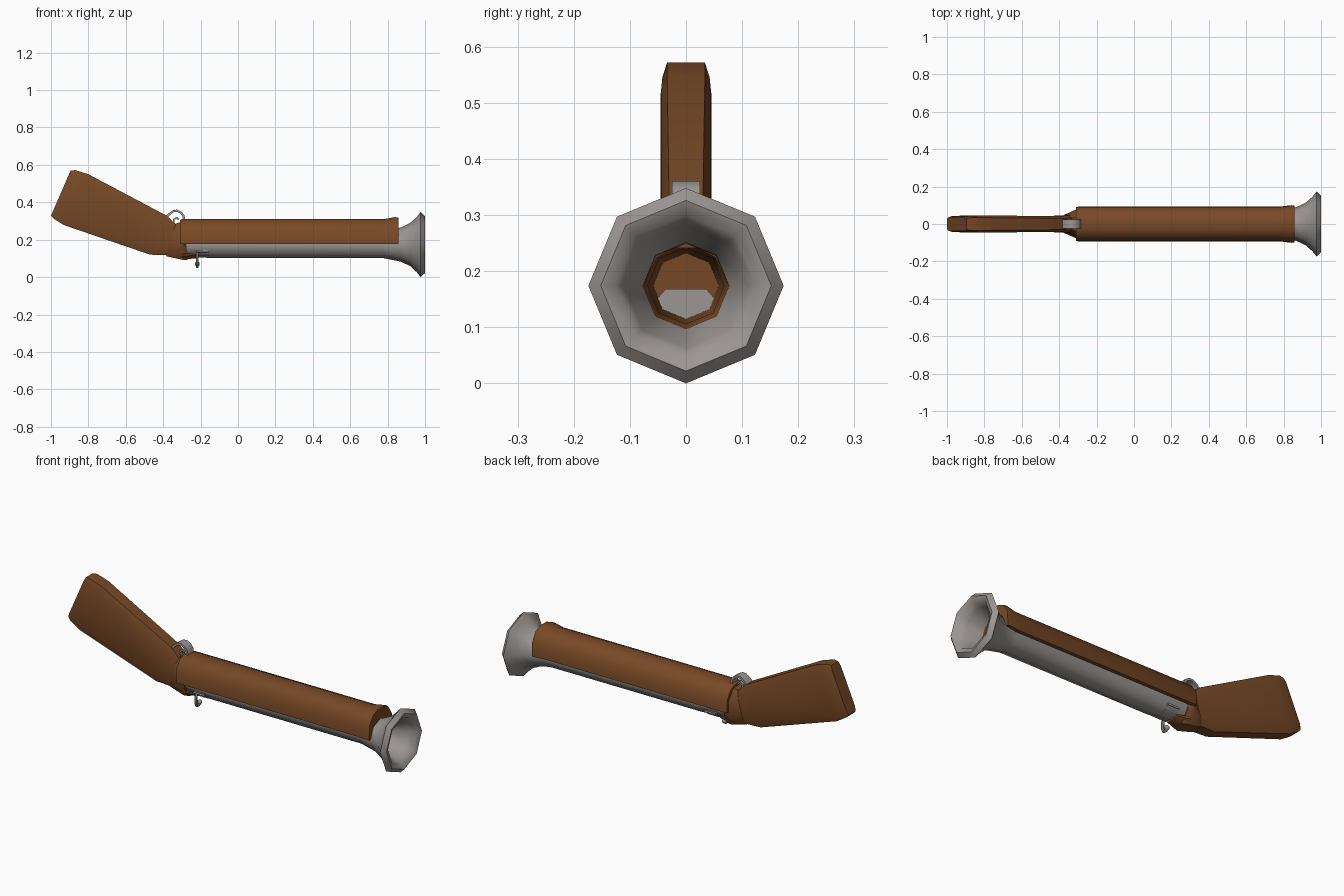
import bpy, bmesh, math
from mathutils import Vector

if "Cube" in bpy.data.objects:
    bpy.data.objects.remove(bpy.data.objects["Cube"])


def material(name, rgb):
    m = bpy.data.materials.new(name)
    m.diffuse_color = (*rgb, 1)
    m.use_nodes = True
    m.node_tree.nodes["Principled BSDF"].inputs["Base Color"].default_value = m.diffuse_color
    return m


wood = material("brown wood", (0.185, 0.066, 0.019))
metal = material("grey metal", (0.33, 0.305, 0.29))


def loft(name, rings, mats, caps=True, closed=False, inner=None):
    """Skin a list of equal-sized rings; bands from index `inner` on use the second material."""
    bm = bmesh.new()
    vs = [[bm.verts.new(p) for p in r] for r in rings]
    n = len(vs[0])
    for i in range(len(vs) - 1 + closed):
        a, b = vs[i], vs[(i + 1) % len(vs)]
        for j in range(n):
            k = (j + 1) % n
            f = bm.faces.new((a[j], a[k], b[k], b[j]))
            if inner is not None and i >= inner:
                f.material_index = 1
    if caps:
        for r in (vs[0], vs[-1]):
            f = bm.faces.new(r)
            if inner is not None and r is vs[-1]:
                f.material_index = 1
    bmesh.ops.recalc_face_normals(bm, faces=bm.faces)
    me = bpy.data.meshes.new(name)
    bm.to_mesh(me)
    bm.free()
    for m in mats:
        me.materials.append(m)
    ob = bpy.data.objects.new(name, me)
    bpy.context.collection.objects.link(ob)
    bpy.context.view_layer.objects.active = ob
    ob.select_set(True)
    bpy.ops.object.shade_smooth_by_angle(angle=math.radians(50))
    ob.select_set(False)
    return ob


AXIS = 0.174


def octagon(x, r):
    return [(x, r * math.cos(i * math.pi / 4), AXIS + r * math.sin(i * math.pi / 4))
            for i in range(8)]


# Barrel with flared muzzle, then back in through the bore (brown inside)
outer = [(-0.29, 0.064), (-0.12, 0.073), (0.78, 0.073), (0.87, 0.091),
         (0.92, 0.115), (0.955, 0.147), (0.977, 0.174), (1.0, 0.152)]
bore = [(0.99, 0.126), (0.95, 0.11), (0.87, 0.077), (0.78, 0.068), (-0.27, 0.058)]
loft("barrel", [octagon(x, r) for x, r in outer + bore], [metal, wood], inner=10)

# Fore stock: a channel wrapped over the upper half of the barrel
half_out = [(0.093, 0.004), (0.091, 0.075), (0.062, 0.12), (0.025, 0.136)]
half_in = [(0.073, 0.004), (0.052, 0.051), (0.02, 0.067)]


def channel(x, s):
    out = [(x, y * s, AXIS + z * s) for y, z in half_out]
    out += [(x, -y, z) for x, y, z in reversed(out)]
    inn = [(x, -y, AXIS + z) for y, z in half_in]
    inn += [(x, -y, z) for x, y, z in reversed(inn)]
    return out + inn


loft("fore_stock", [channel(x, s) for x, s in
     [(-0.31, 0.97), (-0.30, 1), (0.78, 1), (0.84, 1.08), (0.858, 1.06)]], [wood])


# Butt and grip: chamfered sections between a lower and an upper point
def section(b, t, w, cy, ct):
    b, t = Vector((b[0], 0, b[1])), Vector((t[0], 0, t[1]))
    ring = [(cy * w, 0), (w, ct), (w, 1 - ct), (cy * w, 1),
            (-cy * w, 1), (-w, 1 - ct), (-w, ct), (-cy * w, 0)]
    return [b.lerp(t, k) + Vector((0, y, 0)) for y, k in ring]


loft("butt", [
    section((-1.0, 0.328), (-0.895, 0.57), 0.037, 0.8, 0.1),
    section((-0.985, 0.312), (-0.87, 0.572), 0.042, 0.8, 0.1),
    section((-0.93, 0.278), (-0.80, 0.55), 0.045, 0.75, 0.12),
    section((-0.47, 0.12), (-0.375, 0.325), 0.043, 0.7, 0.15),
    section((-0.37, 0.117), (-0.315, 0.262), 0.047, 0.7, 0.2)], [wood])
loft("grip", [
    section((-0.385, 0.112), (-0.335, 0.285), 0.048, 0.6, 0.2),
    section((-0.30, 0.093), (-0.305, 0.295), 0.08, 0.5, 0.3),
    section((-0.27, 0.092), (-0.285, 0.25), 0.066, 0.45, 0.35)], [wood])
loft("grip_tip", [
    section((-0.30, 0.094), (-0.30, 0.14), 0.06, 0.5, 0.4),
    section((-0.225, 0.1), (-0.225, 0.14), 0.035, 0.6, 0.4)], [wood])


# Trigger guard and trigger: flat ribbons bent in the xz plane
def ribbon(name, path, w, t):
    pts = [Vector((x, 0, z)) for x, z in path]
    rings = []
    for i, p in enumerate(pts):
        d = (pts[min(i + 1, len(pts) - 1)] - pts[max(i - 1, 0)]).normalized()
        n = Vector((-d.z, 0, d.x)) * t / 2
        y = Vector((0, w / 2, 0))
        rings.append([p + n + y, p + n - y, p - n - y, p - n + y])
    loft(name, rings, [metal])


ribbon("trigger_guard", [(-0.385, 0.318), (-0.367, 0.337), (-0.345, 0.353), (-0.325, 0.355),
                         (-0.305, 0.345), (-0.292, 0.328), (-0.287, 0.30)], 0.05, 0.012)
ribbon("trigger", [(-0.325, 0.26), (-0.345, 0.29), (-0.343, 0.308), (-0.328, 0.318),
                   (-0.317, 0.308)], 0.016, 0.01)

# Lock plate and hooked hammer under the breech
loft("lock_plate", [section((x, 0.112), (x, 0.168), 0.066, 0.55, 0.6)
                    for x in (-0.225, -0.155)], [metal])
hook = [(-0.045, 0.14), (-0.05, 0.1), (-0.05, 0.075), (-0.043, 0.06),
        (-0.03, 0.056), (-0.018, 0.064), (-0.018, 0.075)]
rings = []
for i, (y, z) in enumerate(hook):
    p0, p1 = hook[max(i - 1, 0)], hook[min(i + 1, len(hook) - 1)]
    d = Vector((0, p1[0] - p0[0], p1[1] - p0[1])).normalized()
    n = Vector((0, -d.z, d.y))
    rings.append([Vector((-0.218, y, z)) + 0.008 * (
        math.cos(a) * n + Vector((math.sin(a), 0, 0)))
        for a in [k * math.pi / 3 for k in range(6)]])
loft("hammer", rings, [metal])
bpy.ops.mesh.primitive_uv_sphere_add(segments=8, ring_count=6, radius=0.013,
                                     location=(-0.218, -0.018, 0.07))
ball = bpy.context.object
ball.name = "hammer_knob"
ball.data.materials.append(metal)
bpy.ops.object.shade_smooth()
